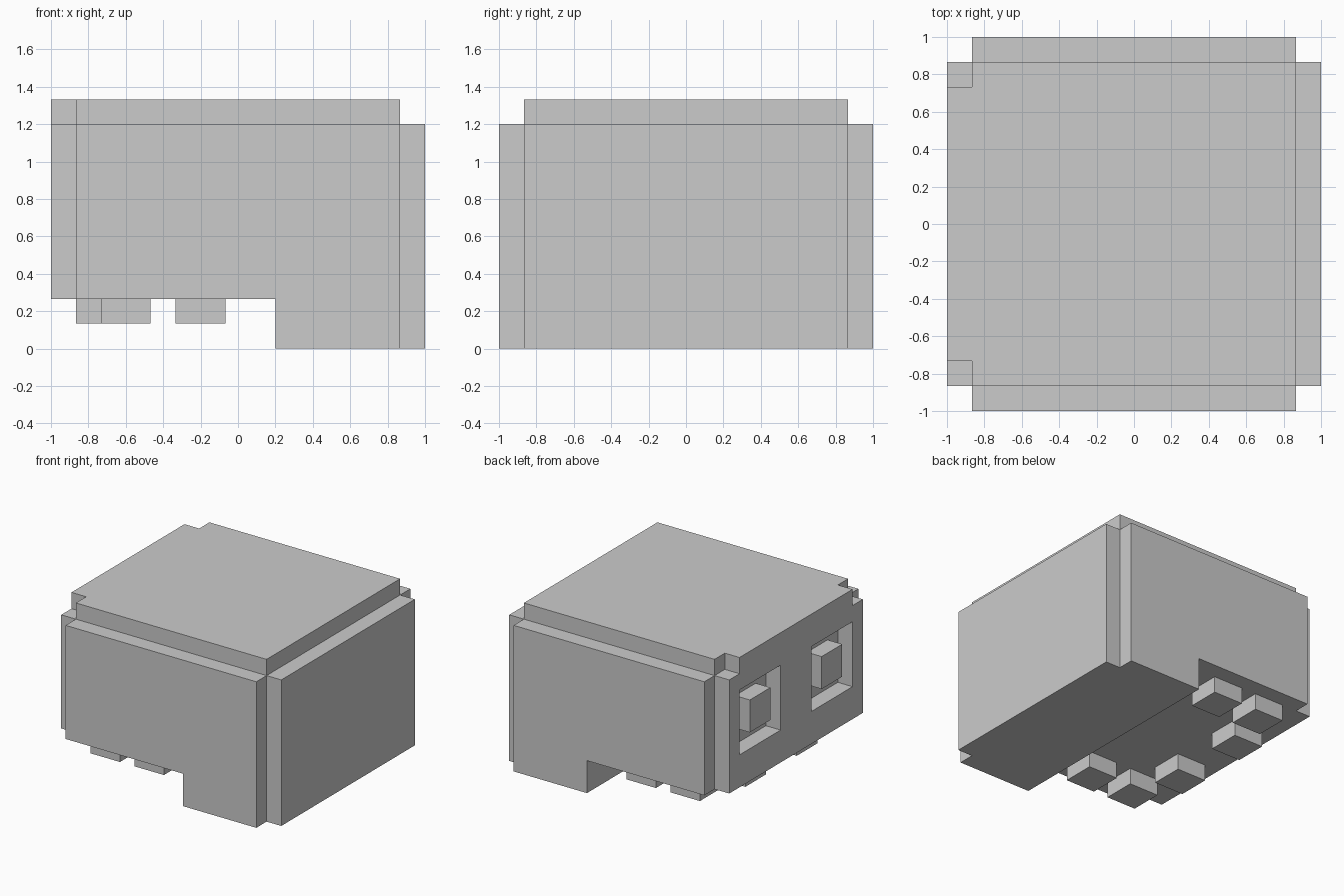
import bpy, bmesh
from mathutils import Vector

if "Cube" in bpy.data.objects:
    bpy.data.objects.remove(bpy.data.objects["Cube"])

U = 2 / 15                       # one block of the 15 x 15 x 10 block grid


def to_world(p):
    return Vector(((p[0] - 7.5) * U, (p[1] - 7.5) * U, p[2] * U))


def prism(name, outline, extrude):
    """Extrude a closed outline (block coordinates) along a vector."""
    bm = bmesh.new()
    face = bm.faces.new([bm.verts.new(to_world(p)) for p in outline])
    new = bmesh.ops.extrude_face_region(bm, geom=[face])["geom"]
    verts = [g for g in new if isinstance(g, bmesh.types.BMVert)]
    bmesh.ops.translate(bm, verts=verts, vec=Vector(extrude) * U)
    bmesh.ops.recalc_face_normals(bm, faces=bm.faces)
    mesh = bpy.data.meshes.new(name)
    bm.to_mesh(mesh)
    bm.free()
    obj = bpy.data.objects.new(name, mesh)
    bpy.context.collection.objects.link(obj)
    return obj


def box(name, lo, hi, mirrored=False):
    (x0, y0, z0), (x1, y1, z1) = lo, hi
    obj = prism(name, [(x0, y0, z0), (x1, y0, z0), (x1, y1, z0), (x0, y1, z0)],
                (0, 0, z1 - z0))
    if mirrored:                 # left/right copy across y = 0
        mod = obj.modifiers.new("Mirror", 'MIRROR')
        mod.use_axis = (False, True, False)
    return obj


# Main skull block with the lower step at the rear
side = [(1, 2), (9, 2), (9, 0), (14, 0), (14, 9), (1, 9)]
prism("skull_core", [(x, 0, z) for x, z in side], (0, 15, 0))

# Raised panel on the rear and raised slab on the top
box("rear_panel", (14, 1, 0), (15, 14, 9))
box("crown", (1, 1, 9), (14, 14, 10))

# Face panel, rising to the crown between its two corner notches
front = [(1, 2), (14, 2), (14, 9), (13, 9), (13, 10), (2, 10), (2, 9), (1, 9)]
face_panel = prism("face_panel", [(0, y, z) for y, z in front], (1, 0, 0))

# Square eye sockets cut through the face panel
cutter = box("socket_cutter", (-1, 9, 4), (2, 13, 8), mirrored=True)
cutter.hide_render = True
cutter.display_type = 'WIRE'
cut = face_panel.modifiers.new("Sockets", 'BOOLEAN')
cut.operation = 'DIFFERENCE'
cut.solver = 'EXACT'
cut.object = cutter

# Pupil blocks standing in the sockets, flush with the face
box("pupils", (0, 10, 5), (1, 12, 7), mirrored=True)

# Teeth: three blocks per side under the skull
for name, x, y in (("front_teeth", 1, 9), ("corner_teeth", 2, 12), ("side_teeth", 5, 12)):
    box(name, (x, y, 1), (x + 2, y + 2, 2), mirrored=True)
